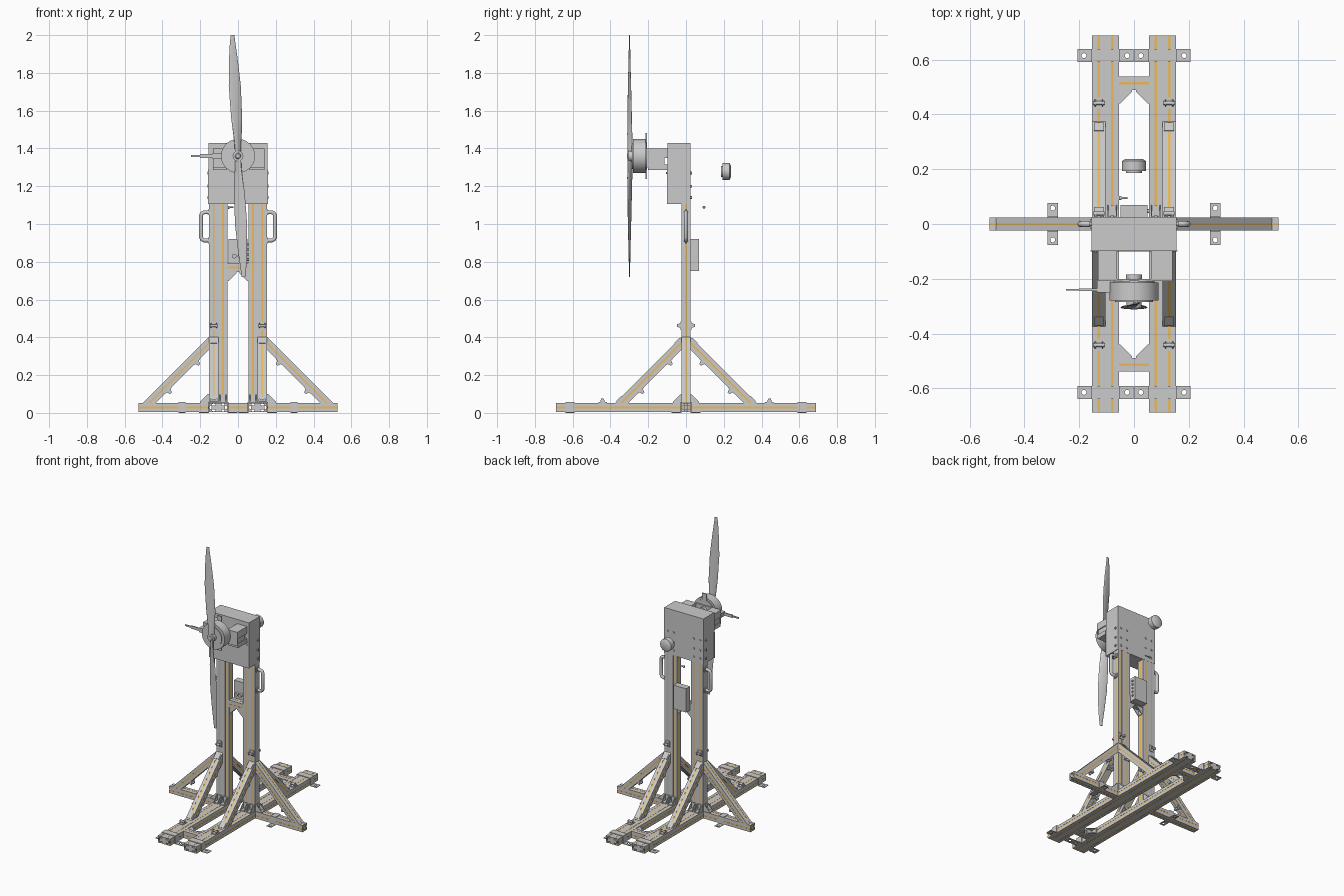
import bpy, bmesh, math
from mathutils import Vector as V, Matrix

if "Cube" in bpy.data.objects:
    bpy.data.objects.remove(bpy.data.objects["Cube"])

H = 0.0245                 # half width of one extrusion cell
TOP = 0.053                # top of the base rails
R2 = math.sqrt(2)
X, Y, Z = V((1, 0, 0)), V((0, 1, 0)), V((0, 0, 1))
ORANGE = bpy.data.materials.new("orange")
ORANGE.diffuse_color = (0.85, 0.5, 0.1, 1)
ORANGE.use_nodes = True
ORANGE.node_tree.nodes["Principled BSDF"].inputs["Base Color"].default_value = ORANGE.diffuse_color


def finish(bm, name, mat=None, smooth=False):
    bmesh.ops.recalc_face_normals(bm, faces=bm.faces)
    me = bpy.data.meshes.new(name)
    bm.to_mesh(me)
    bm.free()
    ob = bpy.data.objects.new(name, me)
    bpy.context.collection.objects.link(ob)
    if mat:
        me.materials.append(mat)
    if smooth:
        bpy.ops.object.select_all(action='DESELECT')
        ob.select_set(True)
        bpy.context.view_layer.objects.active = ob
        bpy.ops.object.shade_smooth_by_angle(angle=math.radians(35))
    return ob


def prism(bm, pts, o, u, v, w, length, s0=0, s1=0):
    """Extrude profile pts (in u, v) along w; s0, s1 shear the ends for mitres."""
    a = [bm.verts.new(o + u * p + v * q + w * (s0 * p)) for p, q in pts]
    b = [bm.verts.new(o + u * p + v * q + w * (length + s1 * p)) for p, q in pts]
    bm.faces.new(a[::-1])
    bm.faces.new(b)
    for i in range(len(pts)):
        j = (i + 1) % len(pts)
        bm.faces.new((a[i], a[j], b[j], b[i]))


def box(bm, x0, x1, y0, y1, z0, z1):
    prism(bm, [(x0, y0), (x1, y0), (x1, y1), (x0, y1)], Z * z0, X, Y, Z, z1 - z0)


def cyl(bm, c, axis, r, d, seg=32, r2=None):
    rot = V(axis).to_track_quat('Z', 'Y').to_matrix().to_4x4()
    bmesh.ops.create_cone(bm, cap_ends=True, segments=seg, radius1=r, radius2=r if r2 is None else r2,
                          depth=d, matrix=Matrix.Translation(V(c)) @ rot)


def rail(name, o, u, v, w, length, n=1, s0=0, s1=0):
    """T-slot extrusion, n cells wide along u, with orange cover strips."""
    A, body, strips = n * H, [], []
    for cx, cy, dx, dy, cells in ((-A, -H, 1, 0, n), (A, -H, 0, 1, 1), (A, H, -1, 0, n), (-A, H, 0, -1, 1)):
        def at(t, d):
            return (cx + dx * t - dy * d, cy + dy * t + dx * d)
        body.append((cx, cy))
        for c in range(cells):
            m = (2 * c + 1) * H
            body += [at(m + t, d) for t, d in ((-.0045, 0), (-.0045, .005), (-.009, .005), (-.009, .013),
                                               (.009, .013), (.009, .005), (.0045, .005), (.0045, 0))]
            strips.append([at(m + t, d) for t, d in ((-.0045, .001), (.0045, .001), (.0045, .004), (-.0045, .004))])
    bm = bmesh.new()
    prism(bm, body, o, u, v, w, length, s0, s1)
    finish(bm, name)
    bm = bmesh.new()
    for s in strips:
        prism(bm, s, o, u, v, w, length, s0, s1)
    finish(bm, name + "_strips", ORANGE)


def gusset(name, o, a, b, leg=0.048, width=0.04):
    """Corner bracket: two flanges along a and b plus two triangular cheeks."""
    w, t = a.cross(b), 0.005
    bm = bmesh.new()
    prism(bm, [(0, 0), (leg, 0), (leg, t), (t, t), (t, leg), (0, leg)], o - w * width / 2, a, b, w, width)
    for k in (-width / 2, width / 2 - .004):
        prism(bm, [(0, 0), (leg, 0), (leg, t), (t, leg), (0, leg)], o + w * k, a, b, w, .004)
    finish(bm, name)


def strap(name, o, u, w, half, ear, width, hole):
    """Hat-shaped floor clamp over a rail with a bolt hole in each ear."""
    t, h, top = .004, half + .0005, TOP + .0005
    pts = [(-ear, 0), (-ear, t), (-h - t, t), (-h - t, top + t), (h + t, top + t), (h + t, t), (ear, t), (ear, 0),
           (h, 0), (h, top), (-h, top), (-h, 0)]
    bm = bmesh.new()
    prism(bm, pts, o - w * width / 2, u, Z, w, width)
    ob = finish(bm, name)
    bm = bmesh.new()
    for s in (-1, 1):
        cyl(bm, o + u * s * hole, Z, .009, .05, 20)
    cut = finish(bm, name + "_cutter")
    cut.hide_render = True
    cut.hide_set(True)
    m = ob.modifiers.new("holes", 'BOOLEAN')
    m.object, m.solver = cut, 'EXACT'


def brace(name, o, p, lug_outer):
    """45 degree strut from a post face at o (z=0) outward along p, with angle brackets."""
    q, w, u = Z.cross(p), (p - Z) / R2, (p + Z) / R2
    z0 = 0.403 - H * R2
    rail(name, o + Z * z0, u, q, w, (z0 - TOP) * R2, 1, -1, 1)
    bm = bmesh.new()
    sq = [(-.018, 0), (.018, 0), (.018, .004), (-.018, .004)]

    def lug(c, along, n):
        prism(bm, sq, c, q, n, along, .045)
        for k in (-.016, .011):
            prism(bm, [(.008, 0), (.036, 0), (.03, .022), (.016, .022)], c + q * k, along, n, q, .005)
        cyl(bm, c + along * .022 + n * .014, q, .007, .04, 12)
    lug(o + p * .05 + Z * (.336 - .05), w, -u)
    lug(o + p * .2 + Z * (.336 - .2), w, -u)
    if lug_outer:
        lug(o + Z * .44, Z, p)
        lug(o + p * .395 + Z * TOP, p, Z)
        prism(bm, sq, o + Z * .403 + w * .01, q, u, w, .04)
        prism(bm, sq, o + p * .35 + Z * TOP - w * .05, q, u, w, .04)
    finish(bm, name + "_brackets")


# Base rails, posts, side rails, braces, clamps and corner brackets
for s, side in ((-1, "left"), (1, "right")):
    P = X * s
    rail(f"base_rail_{side}", V((s * .104, -.688, TOP - H)), X, Z, Y, 1.376, 2)
    rail(f"post_{side}", V((s * .104, 0, TOP)), X, Y, Z, 1.2, 2)
    rail(f"side_rail_{side}", V((s * .154, 0, TOP - H)), Y, Z, P, .373)
    brace(f"side_brace_{side}", X * s * .154, P, False)
    strap(f"side_clamp_{side}", X * s * .297, Y, X, H, .076, .038, .058)
    gusset(f"side_gusset_{side}", V((s * .154, 0, TOP)), P, Z)
    gusset(f"post_tie_gusset_{side}", V((s * .055, 0, .745)), -P, -Z)
    for t, end in ((-1, "front"), (1, "back")):
        brace(f"{end}_brace_{side}", V((s * .1285, t * H, 0)), Y * t, True)
        strap(f"{end}_clamp_{side}", V((s * .104, t * .615, 0)), X, Y, 2 * H, .102, .047, .079)
        gusset(f"{end}_tie_gusset_{side}", V((s * .055, t * .489, TOP - H)), -P, -Y * t)
        for k in (.0795, .1285):
            gusset(f"{end}_post_gusset_{side}", V((s * k, t * H, TOP)), Y * t, Z, .045, .036)

# Short ties between the rails and between the posts
for y, z, n in ((-.5135, TOP - H, "front_tie"), (.5135, TOP - H, "back_tie"), (0, .77, "post_tie")):
    rail(n, V((-.055, y, z)), Y, Z, X, .11)

# Carry handles
for s, side in ((-1, "left"), (1, "right")):
    cu = bpy.data.curves.new(f"handle_{side}", 'CURVE')
    cu.dimensions, cu.bevel_depth, cu.bevel_resolution, cu.use_fill_caps = '3D', .011, 3, True
    sp = cu.splines.new('POLY')
    path = [(.153, .913), (.178, .913), (.19, .918), (.196, .93), (.196, 1.045), (.19, 1.057), (.178, 1.062), (.153, 1.062)]
    sp.points.add(len(path) - 1)
    for pt, (x, z) in zip(sp.points, path):
        pt.co = (s * x, 0, z, 1)
        sp.use_smooth = True
    bpy.context.collection.objects.link(bpy.data.objects.new(f"handle_{side}", cu))
    bm = bmesh.new()
    for z in (.913, 1.062):
        box(bm, min(s * .153, s * .16), max(s * .153, s * .16), -.017, .017, z - .015, z + .015)
    finish(bm, f"handle_flanges_{side}")

# Control box behind the post tie, with connectors
bm = bmesh.new()
box(bm, -.05, .05, .025, .07, .75, .92)
finish(bm, "control_box")
bm = bmesh.new()
for i in range(5):
    cyl(bm, (.052, .047, .785 + i * .027), X, .007, .008, 12)
for x in (-.02, .01):
    cyl(bm, (x, .02, .83), Y, .012, .03, 16)
finish(bm, "control_box_connectors", smooth=True)

# Head box with lower front plate and bolts
bm = bmesh.new()
box(bm, -.155, .155, -.098, .025, 1.105, 1.43)
finish(bm, "head_box")
bm = bmesh.new()
box(bm, -.158, .158, -.101, -.097, 1.105, 1.29)
finish(bm, "head_front_plate")
bm = bmesh.new()
for s in (-1, 1):
    for z in (1.14, 1.2, 1.27):
        cyl(bm, (s * .157, 0, z), X, .008, .01, 12)
        for x in (.0795, .1285):
            cyl(bm, (s * x, .027, z), Y, .007, .008, 12)
    cyl(bm, (s * .14, -.102, 1.27), Y, .005, .006, 12)
finish(bm, "head_bolts", smooth=True)

# Load cell blocks and motor mount
for n, x0, x1 in (("left", -.132, -.062), ("right", .062, .14)):
    bm = bmesh.new()
    box(bm, x0, x1, -.2, -.097, 1.35, 1.40)
    box(bm, x0 + .006, x1 - .006, -.2, -.115, 1.315, 1.35)
    box(bm, x0, x1, -.2, -.097, 1.285, 1.315)
    finish(bm, f"load_cell_{n}")
bm = bmesh.new()
box(bm, -.132, .14, -.208, -.2, 1.30, 1.40)
box(bm, -.018, .018, -.214, -.206, 1.237, 1.482)
finish(bm, "motor_mount_plate")

# Motor, hub and spinner
AX = 1.36
bm = bmesh.new()
for y, d, r in ((-.247, .066, .09), (-.211, .006, .075), (-.196, .024, .03), (-.282, .006, .07), (-.295, .024, .028)):
    cyl(bm, (0, y, AX), Y, r, d, 48)
cyl(bm, (0, -.309, AX), -Y, .018, .008, 24, .012)
finish(bm, "motor", smooth=True)

# Propeller: (radius, left edge, right edge, pitch slope, half thickness)
sections = [(0, -.016, .016, .5, .011), (.06, -.018, .016, .6, .009), (.12, -.026, .02, .5, .007),
            (.2, -.036, .022, .36, .006), (.37, -.049, .015, .24, .004), (.5, -.048, 0, .18, .003),
            (.6, -.043, -.014, .14, .0025), (.64, -.038, -.019, .12, .002)]
bm = bmesh.new()
for s in (1, -1):
    rings = []
    for r, l, g, slope, th in sections:
        ring = []
        for i in range(16):
            a = math.tau * i / 16
            x = (l + g) / 2 + (g - l) / 2 * math.cos(a)
            ring.append(bm.verts.new((s * x, -.297 + s * s * slope * (x - (l + g) / 4) + th * math.sin(a), AX + s * r)))
        rings.append(ring)
    for a, b in zip(rings, rings[1:]):
        for i in range(16):
            bm.faces.new((a[i], a[i - 1], b[i - 1], b[i]))
    bm.faces.new(rings[-1])
    bm.faces.new(rings[0])
finish(bm, "propeller", smooth=True)

# Speed probe left of the motor
bm = bmesh.new()
box(bm, -.135, -.085, -.25, -.2, 1.345, 1.375)
box(bm, -.2, -.12, -.244, -.236, 1.35, 1.37)
box(bm, -.248, -.2, -.243, -.237, 1.355, 1.366)
finish(bm, "speed_probe")

# Loose small motor and loose screw behind the head
bm = bmesh.new()
cyl(bm, (0, .212, 1.278), Y, .044, .036, 40)
cyl(bm, (0, .234, 1.278), Y, .044, .008, 40, .03)
cyl(bm, (0, .19, 1.278), Y, .03, .008, 40)
finish(bm, "small_motor", smooth=True)
bm = bmesh.new()
cyl(bm, (-.038, .095, 1.088), X, .004, .03, 12)
cyl(bm, (-.05, .095, 1.088), X, .008, .008, 12)
finish(bm, "loose_screw", smooth=True)
